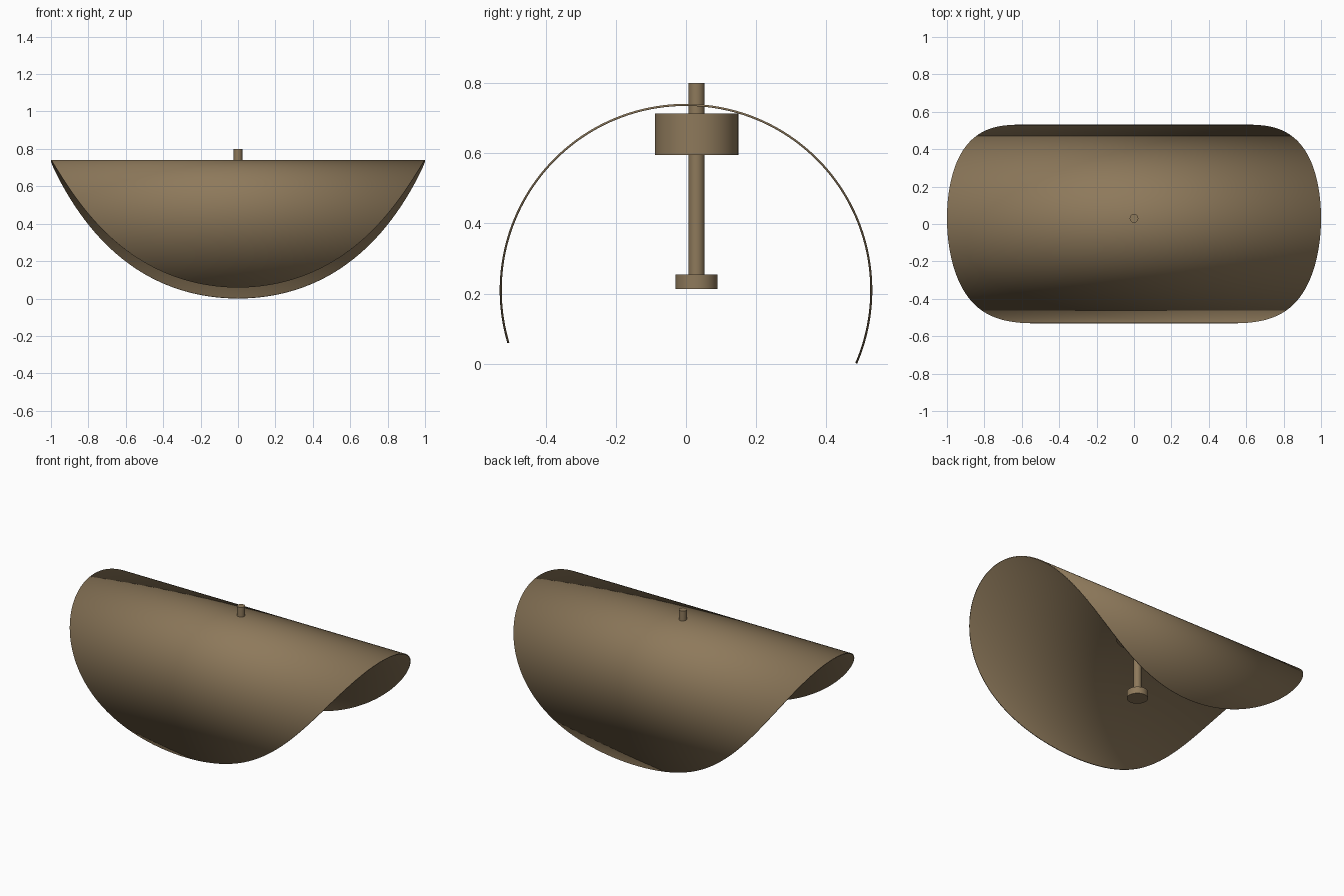
import bpy, bmesh, math

if "Cube" in bpy.data.objects:
    bpy.data.objects.remove(bpy.data.objects["Cube"])

# One bronze colour for everything
bronze = bpy.data.materials.new("bronze")
bronze.diffuse_color = (0.27, 0.192, 0.105, 1)
bronze.use_nodes = True
bronze.node_tree.nodes["Principled BSDF"].inputs["Base Color"].default_value = bronze.diffuse_color

R, CZ = 0.528, 0.21          # bend radius and height of the bend axis
HALF_ARC, OFFSET = 1.013, 0.031   # half the bent length, and its shift towards +y
STEPS = 144


def finish(name, bm):
    mesh = bpy.data.meshes.new(name)
    bmesh.ops.recalc_face_normals(bm, faces=bm.faces)
    bm.to_mesh(mesh)
    bm.free()
    mesh.materials.append(bronze)
    ob = bpy.data.objects.new(name, mesh)
    bpy.context.collection.objects.link(ob)
    bpy.context.view_layer.objects.active = ob
    ob.select_set(True)
    bpy.ops.object.shade_smooth_by_angle(angle=math.radians(35))
    ob.select_set(False)
    return ob


def cylinder(name, radius, z0, z1, segments=48):
    bm = bmesh.new()
    bmesh.ops.create_cone(bm, cap_ends=True, segments=segments,
                          radius1=radius, radius2=radius, depth=z1 - z0)
    bmesh.ops.translate(bm, verts=bm.verts, vec=(0, 0.03, (z0 + z1) / 2))
    return finish(name, bm)


# Shade: a round disc rolled over a cylinder lying along x
bm = bmesh.new()
rows = []
for i in range(STEPS + 1):
    t = math.pi * i / STEPS
    a = (OFFSET + HALF_ARC * math.cos(t)) / R
    y, z, w = R * math.sin(a), CZ + R * math.cos(a), math.sin(t)
    xs = (0,) if i in (0, STEPS) else (-w, w)
    rows.append([bm.verts.new((x, y, z)) for x in xs])
for a, b in zip(rows, rows[1:]):
    bm.faces.new(a + b[::-1])
shade = finish("shade", bm)
solid = shade.modifiers.new("thickness", 'SOLIDIFY')
solid.thickness = 0.006
solid.offset = 0

# Hanging stem, lamp holder and end knob
cylinder("stem", 0.023, 0.25, 0.80)
cylinder("lamp_holder", 0.119, 0.595, 0.713, 64)
cylinder("end_knob", 0.06, 0.213, 0.255)
